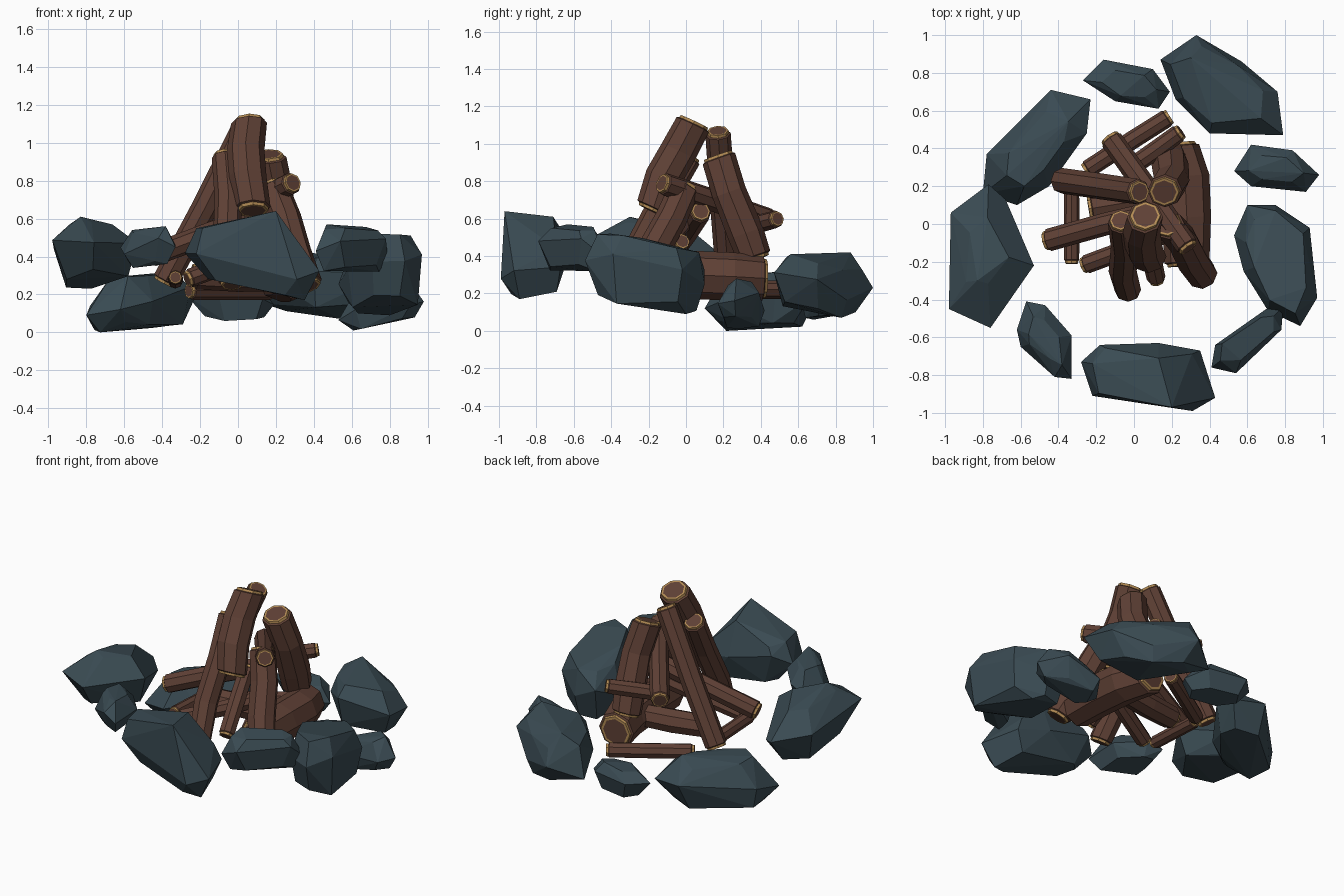
import bpy, bmesh, math, random
from mathutils import Vector

if "Cube" in bpy.data.objects:
    bpy.data.objects.remove(bpy.data.objects["Cube"])

random.seed(4)


def material(name, rgb):
    m = bpy.data.materials.new(name)
    m.diffuse_color = (*rgb, 1)
    m.use_nodes = True
    m.node_tree.nodes["Principled BSDF"].inputs["Base Color"].default_value = m.diffuse_color
    return m


STONE = material("stone", (0.042, 0.070, 0.086))
BARK = material("bark", (0.115, 0.052, 0.036))
CUT = material("cut_wood", (0.45, 0.26, 0.09))


def finish(bm, name, mats):
    bmesh.ops.recalc_face_normals(bm, faces=bm.faces[:])
    me = bpy.data.meshes.new(name)
    bm.to_mesh(me)
    bm.free()
    for m in mats:
        me.materials.append(m)
    ob = bpy.data.objects.new(name, me)
    bpy.context.collection.objects.link(ob)


def stone(name, z0, z1, sx, sy, outline, bottom=0.72, top=0.58, peaks=()):
    """Faceted rock: plan outline at mid height, smaller rings above and below, sloped by sx, sy."""
    n = len(outline)
    cx = sum(p[0] for p in outline) / n
    cy = sum(p[1] for p in outline) / n
    h = z1 - z0
    pts = []
    for scale, level in ((bottom, 0.0), (1.0, 0.5), (top, 1.0)):
        for x, y in outline:
            k = scale if scale == 1 else min(1, scale * random.uniform(0.85, 1.15))
            dx, dy = (x - cx) * k, (y - cy) * k
            if scale == 1:
                lift = random.uniform(-0.2, 0.2)
            else:
                lift = random.uniform(0, 0.16) * (1 if level == 0 else -1)
            pts.append([cx + dx, cy + dy, (level + lift) * h + sx * dx + sy * dy])
    lo, hi = min(p[2] for p in pts), max(p[2] for p in pts)
    bm = bmesh.new()
    for x, y, z in pts:
        bm.verts.new((x, y, z0 + (z - lo) / (hi - lo) * h))
    for p in peaks:
        bm.verts.new(p)
    bmesh.ops.convex_hull(bm, input=bm.verts[:])
    bmesh.ops.delete(bm, geom=[v for v in bm.verts if not v.link_faces], context='VERTS')
    bmesh.ops.dissolve_limit(bm, angle_limit=math.radians(6), verts=bm.verts[:], edges=bm.edges[:])
    finish(bm, name, [STONE])


def log(name, r, path, sides=8):
    """Bent bark tube with a pale chamfered rim and a brown core at each end."""
    path = [Vector(p) for p in path]
    d0 = (path[1] - path[0]).normalized()
    d1 = (path[-1] - path[-2]).normalized()
    stations = [(path[0], r * 0.7), (path[0], r * 0.84), (path[0] + d0 * 0.015, r * 0.88),
                (path[0] + d0 * 0.02, r)]
    stations += [(p, r * random.uniform(0.98, 1.08)) for p in path[1:-1]]
    stations += [(path[-1] - d1 * 0.02, r), (path[-1] - d1 * 0.015, r * 0.88),
                 (path[-1], r * 0.84), (path[-1], r * 0.7)]
    axis = (path[-1] - path[0]).normalized()
    ref = Vector((0, 0, 1)) if abs(axis.z) < 0.75 else Vector((1, 0, 0))
    u = axis.cross(ref).normalized()
    v = axis.cross(u)
    bm = bmesh.new()
    rings = []
    for c, rad in stations:
        rings.append([bm.verts.new(c + rad * (math.cos(a) * u + math.sin(a) * v))
                      for a in (2 * math.pi * i / sides for i in range(sides))])
    last = len(rings) - 2
    for k, (a, b) in enumerate(zip(rings, rings[1:])):
        for i in range(sides):
            j = (i + 1) % sides
            f = bm.faces.new((a[i], a[j], b[j], b[i]))
            f.material_index = 1 if k < 2 or k > last - 2 else 0
    bm.faces.new(rings[0])
    bm.faces.new(rings[-1])
    finish(bm, name, [BARK, CUT])


# Ring of stones
stone("front_stone", 0.17, 0.55, -0.3, 0.0,
      [(-.28, -.73), (-.18, -.64), (.13, -.63), (.35, -.67), (.43, -.92), (.31, -.99), (-.22, -.91)],
      top=0.8, peaks=[(.2, -.97, .64), (.13, -.71, .61)])
stone("front_left_stone", 0.34, 0.56, 0.1, 0.0,
      [(-.62, -.56), (-.57, -.41), (-.47, -.43), (-.33, -.59), (-.33, -.82), (-.42, -.81), (-.6, -.65)])
stone("left_stone", 0.23, 0.58, 0.0, -0.15,
      [(-.97, .06), (-.77, .21), (-.68, .13), (-.53, -.22), (-.76, -.55), (-.98, -.45)],
      top=0.5, peaks=[(-.83, -.3, .61)])
stone("back_left_stone", 0.0, 0.32, 0.1, 0.0,
      [(-.8, .16), (-.78, .37), (-.44, .71), (-.23, .66), (-.25, .48), (-.45, .2), (-.62, .1)],
      bottom=0.8)
stone("back_stone", 0.06, 0.26, 0.0, 0.0,
      [(-.27, .76), (-.16, .87), (.1, .82), (.19, .7), (.13, .61), (-.1, .65)])
stone("back_right_stone", 0.07, 0.41, 0.0, -0.2,
      [(.14, .87), (.33, 1.0), (.57, .86), (.76, .7), (.79, .47), (.4, .48), (.22, .66)],
      bottom=0.75, top=0.75, peaks=[(.3, .88, .42)])
stone("right_back_stone", 0.01, 0.28, 0.3, 0.0,
      [(.53, .28), (.62, .42), (.84, .39), (.98, .26), (.91, .17), (.62, .2)])
stone("right_stone", 0.1, 0.52, 0.0, -0.15,
      [(.53, -.06), (.6, .1), (.75, .1), (.93, -.02), (.97, -.39), (.88, -.54), (.71, -.46), (.58, -.25)],
      bottom=0.85, top=0.75, peaks=[(.75, .07, .42), (.8, 0, .09)])
stone("front_right_stone", 0.32, 0.57, 0.0, 0.0,
      [(.41, -.76), (.43, -.64), (.7, -.45), (.79, -.44), (.78, -.56), (.54, -.79)], top=0.7)

# Leaning logs
log("tall_log", 0.095, [(.06, .045, 1.12), (.04, -.04, .96), (.05, -.12, .82), (.08, -.18, .64)])
log("front_leaning_log", 0.07, [(-.07, .02, .94), (-.05, -.12, .7), (-.06, -.25, .45), (-.03, -.36, .25)])
log("back_leaning_log", 0.092, [(.16, .17, .94), (.2, .23, .74), (.19, .32, .52), (.18, .37, .38)])
log("left_leaning_log", 0.068, [(.03, .17, 1.07), (-.18, .2, .65), (-.39, .23, .26)])
log("right_leaning_log", 0.082, [(.18, 0, .78), (.25, -.08, .6), (.3, -.18, .42), (.37, -.28, .24)])
log("inner_leaning_log", 0.05, [(.06, .02, .62), (.08, -.12, .46), (.12, -.3, .29)])

# Logs crossing through the stack
log("upper_cross_log", 0.06, [(.29, -.13, .79), (.08, .17, .69), (-.13, .46, .59)])
log("middle_cross_log", 0.06, [(-.47, -.09, .4), (-.15, 0, .52), (.19, .08, .64)])
log("lower_cross_log", 0.05, [(-.27, -.22, .28), (0, -.12, .38), (.24, -.02, .48)])
log("back_upper_log", 0.048, [(.25, .49, .6), (.1, .38, .57), (-.06, .27, .54)])

# Logs lying at the bottom
log("thick_base_log", 0.12, [(.22, .43, .28), (.27, .25, .29), (.28, .03, .3), (.28, -.22, .3)])
log("back_base_log", 0.048, [(.19, .57, .22), (0, .45, .22), (-.26, .28, .22)])
log("side_base_log", 0.04, [(-.33, -.21, .29), (-.33, 0, .28), (-.33, .19, .27)])
log("middle_base_log", 0.072, [(-.24, .08, .3), (0, .12, .29), (.25, .16, .29)])
